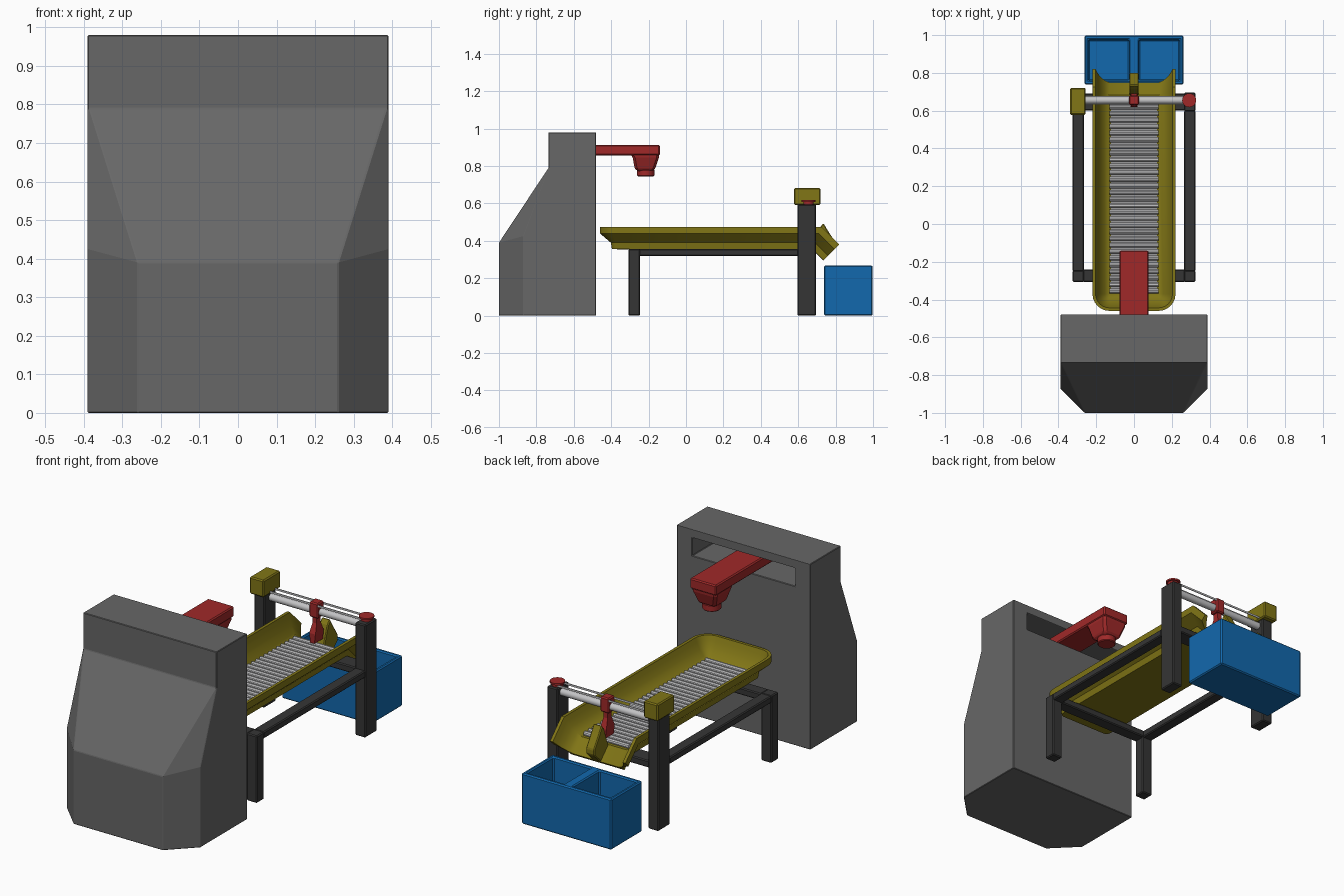
import bpy, bmesh, math
from mathutils import Vector, Matrix

if "Cube" in bpy.data.objects:
    bpy.data.objects.remove(bpy.data.objects["Cube"])


def material(name, r, g, b):
    m = bpy.data.materials.new(name)
    m.diffuse_color = (r, g, b, 1)
    m.use_nodes = True
    m.node_tree.nodes["Principled BSDF"].inputs["Base Color"].default_value = m.diffuse_color
    return m


GREY = material("housing grey", 0.135, 0.135, 0.135)
DARK = material("frame charcoal", 0.036, 0.036, 0.036)
RED = material("signal red", 0.35, 0.022, 0.022)
YELLOW = material("ochre yellow", 0.22, 0.18, 0.008)
BLUE = material("bin blue", 0.006, 0.14, 0.42)
STEEL = material("light steel", 0.55, 0.55, 0.56)


def finish(name, bm, mat, bevel=0.0, smooth=False):
    bmesh.ops.remove_doubles(bm, verts=bm.verts, dist=1e-5)
    bmesh.ops.recalc_face_normals(bm, faces=bm.faces)
    me = bpy.data.meshes.new(name)
    bm.to_mesh(me)
    bm.free()
    ob = bpy.data.objects.new(name, me)
    bpy.context.collection.objects.link(ob)
    me.materials.append(mat)
    if bevel:
        mod = ob.modifiers.new("soft edges", 'BEVEL')
        mod.width, mod.segments = bevel, 1
        mod.limit_method, mod.angle_limit = 'ANGLE', math.radians(30)
    if smooth:
        bpy.ops.object.select_all(action='DESELECT')
        ob.select_set(True)
        bpy.context.view_layer.objects.active = ob
        bpy.ops.object.shade_smooth_by_angle(angle=math.radians(35))
    return ob


def add_box(bm, x, y, z):
    c = Vector(((x[0] + x[1]) / 2, (y[0] + y[1]) / 2, (z[0] + z[1]) / 2))
    size = Matrix.Diagonal((x[1] - x[0], y[1] - y[0], z[1] - z[0], 1))
    bmesh.ops.create_cube(bm, size=1, matrix=Matrix.Translation(c) @ size)


def box(name, x, y, z, mat, bevel=0.005):
    bm = bmesh.new()
    add_box(bm, x, y, z)
    return finish(name, bm, mat, bevel)


def add_rod(bm, centre, radius, length, axis, sides=16):
    turn = Matrix.Rotation(math.pi / 2, 4, 'Y') if axis == 'X' else Matrix.Identity(4)
    bmesh.ops.create_cone(bm, cap_ends=True, segments=sides, radius1=radius, radius2=radius,
                          depth=length, matrix=Matrix.Translation(centre) @ turn)


def loft(name, rings, mat, bevel=0.0, smooth=False):
    bm = bmesh.new()
    rows = [[bm.verts.new(p) for p in r] for r in rings]
    n = len(rows[0])
    for a, b in zip(rows, rows[1:]):
        for i in range(n):
            bm.faces.new((a[i], a[(i + 1) % n], b[(i + 1) % n], b[i]))
    bm.faces.new(rows[0])
    bm.faces.new(rows[-1])
    return finish(name, bm, mat, bevel, smooth)


def prism(name, profile, half, mat, bevel=0.0):
    """Extrude a (y, z) profile across x."""
    return loft(name, [[(s * half, y, z) for y, z in profile] for s in (-1, 1)], mat, bevel)


# Housing: stacked plan outlines with chamfered front corners
def plan(front, side, corner, z, z_side):
    half = [(0.39, -0.48, z_side), (0.39, side, z_side), (corner, front, z)]
    return half + [(-x, y, h) for x, y, h in reversed(half)]


housing = loft("housing", [plan(-1, -0.87, 0.26, 0, 0), plan(-1, -0.87, 0.26, 0.39, 0.425),
                           plan(-0.735, -0.735, 0.385, 0.79, 0.79),
                           plan(-0.735, -0.735, 0.385, 0.98, 0.98)], GREY)
cutter = box("slot_cutter", (-0.30, 0.30), (-0.70, -0.40), (0.84, 0.935), GREY, 0)
cutter.hide_render = True
cutter.hide_viewport = True
cut = housing.modifiers.new("arm slot", 'BOOLEAN')
cut.object, cut.operation, cut.solver = cutter, 'DIFFERENCE', 'EXACT'

# Overhead arm with its tapered head and nozzle
box("overhead_arm", (-0.077, 0.077), (-0.69, -0.14), (0.857, 0.912), RED, 0.006)


def head_ring(hx, y0, y1, z):
    return [(-hx, y0, z), (hx, y0, z), (hx, y1, z), (-hx, y1, z)]


loft("scanner_head", [head_ring(0.074, -0.30, -0.143, 0.87), head_ring(0.072, -0.285, -0.145, 0.845),
                      head_ring(0.054, -0.275, -0.163, 0.79), head_ring(0.044, -0.263, -0.178, 0.772)],
     RED, 0.012)
bm = bmesh.new()
add_rod(bm, (0, -0.215, 0.763), 0.046, 0.036, 'Z', 24)
finish("head_nozzle", bm, RED, 0.004, True)

# Trough: wall section swept round a U, bent downward at the back end
W, FRONT = 0.13, -0.37
section = [(0, 0.375), (0.025, 0.39), (0.05, 0.42), (0.065, 0.452), (0.074, 0.475),
           (0.09, 0.475), (0.09, 0.44), (0.032, 0.39), (0.026, 0.356), (0, 0.355)]


def bend(o, z):
    return (W + o, 0.675 + (z - 0.355) * 0.414, z)


def tip(o, z):
    return (W + o, 0.735 + (z - 0.355) * 0.707, 0.295 + (z - 0.355) * 0.707)


def corner(a):
    return lambda o, z: (W + o * math.cos(a), FRONT - o * math.sin(a), z)


right = [tip, bend] + [corner(math.radians(a)) for a in range(0, 91, 15)]
stations = [[f(o, z) for o, z in section] for f in right]
stations += [[(-x, y, z) for x, y, z in s] for s in reversed(stations)]
bm = bmesh.new()
rows = [[bm.verts.new(p) for p in s] for s in stations]
for a, b in zip(rows, rows[1:]):
    for i in range(len(section) - 1):
        bm.faces.new((a[i], a[i + 1], b[i + 1], b[i]))
for i in (0, 1):                                   # floor, top and underside
    for k in (0, -1):
        bm.faces.new((rows[i][k], rows[i + 1][k], rows[-2 - i][k], rows[-1 - i][k]))
bm.faces.new(rows[0])
bm.faces.new(rows[-1])
bm.faces.new((rows[0][0], rows[0][-1], rows[-1][-1], rows[-1][0]))
finish("trough", bm, YELLOW, 0, True)

# Divider fin on the chute
prism("chute_divider", [(0.68, 0.37), (0.715, 0.47), (0.735, 0.495), (0.755, 0.46), (0.80, 0.39),
                        (0.80, 0.36), (0.745, 0.305)], 0.025, YELLOW, 0.005)

# Roller bed
bm = bmesh.new()
ROLLERS = 30
for i in range(ROLLERS):
    add_rod(bm, (0, FRONT + 0.015 + i * 1.01 / (ROLLERS - 1), 0.382), 0.0135, 0.262, 'X', 10)
finish("rollers", bm, STEEL, 0, True)
box("roller_bed", (-0.122, 0.122), (-0.365, 0.655), (0.37, 0.380), STEEL, 0)

# Frame: posts, legs, rails and crossbars
for side, s in (("left", -1), ("right", 1)):
    x = sorted((s * 0.265, s * 0.325))
    box(side + "_post", x, (0.597, 0.695), (0, 0.595), DARK)
    box(side + "_front_leg", x, (-0.307, -0.247), (0, 0.355), DARK)
    box(side + "_rail", x, (-0.25, 0.60), (0.318, 0.355), DARK)
box("front_crossbar", (-0.27, 0.27), (-0.307, -0.24), (0.318, 0.355), DARK)
box("back_crossbar", (-0.27, 0.27), (0.60, 0.69), (0.318, 0.355), DARK)

# Sorter gantry: motor, pulley, guide rod, belts
box("motor_box", (-0.338, -0.256), (0.578, 0.72), (0.592, 0.682), YELLOW, 0.006)
bm = bmesh.new()
add_rod(bm, (0.292, 0.655, 0.601), 0.028, 0.02, 'Z', 20)
add_rod(bm, (0.292, 0.655, 0.613), 0.037, 0.009, 'Z', 20)
finish("pulley", bm, RED, 0, True)
bm = bmesh.new()
add_rod(bm, (0, 0.655, 0.565), 0.019, 0.54, 'X', 20)
finish("guide_rod", bm, STEEL, 0, True)
for side, s in (("front", -1), ("back", 1)):
    y = 0.655 + s * 0.021
    box(side + "_belt", (-0.26, 0.292), (y - 0.002, y + 0.002), (0.597, 0.607), STEEL, 0)

# Carriage and paddle hanging into the trough
box("carriage", (-0.026, 0.026), (0.629, 0.681), (0.535, 0.615), RED, 0.006)


def paddle_ring(hx, hy, z):
    return head_ring(hx, 0.655 - hy, 0.655 + hy, z)


loft("paddle", [paddle_ring(0.012, 0.016, 0.54), paddle_ring(0.012, 0.016, 0.505),
                paddle_ring(0.018, 0.035, 0.455), paddle_ring(0.012, 0.035, 0.405)], RED)

# Twin bin: outer shell with two open wells
bm = bmesh.new()
add_box(bm, (-0.262, 0.262), (0.738, 0.998), (0, 0.268))
bin_ob = finish("twin_bin", bm, BLUE)
bm = bmesh.new()
for s in (-1, 1):
    xs = sorted((s * 0.026, s * 0.242))
    add_box(bm, xs, (0.76, 0.976), (0.02, 0.40))
wells = finish("well_cutter", bm, BLUE)
wells.hide_render = True
wells.hide_viewport = True
cut = bin_ob.modifiers.new("wells", 'BOOLEAN')
cut.object, cut.operation, cut.solver = wells, 'DIFFERENCE', 'EXACT'
for ob in (housing, bin_ob):
    mod = ob.modifiers.new("soft edges", 'BEVEL')
    mod.width, mod.segments = 0.006, 1
    mod.limit_method, mod.angle_limit = 'ANGLE', math.radians(30)
